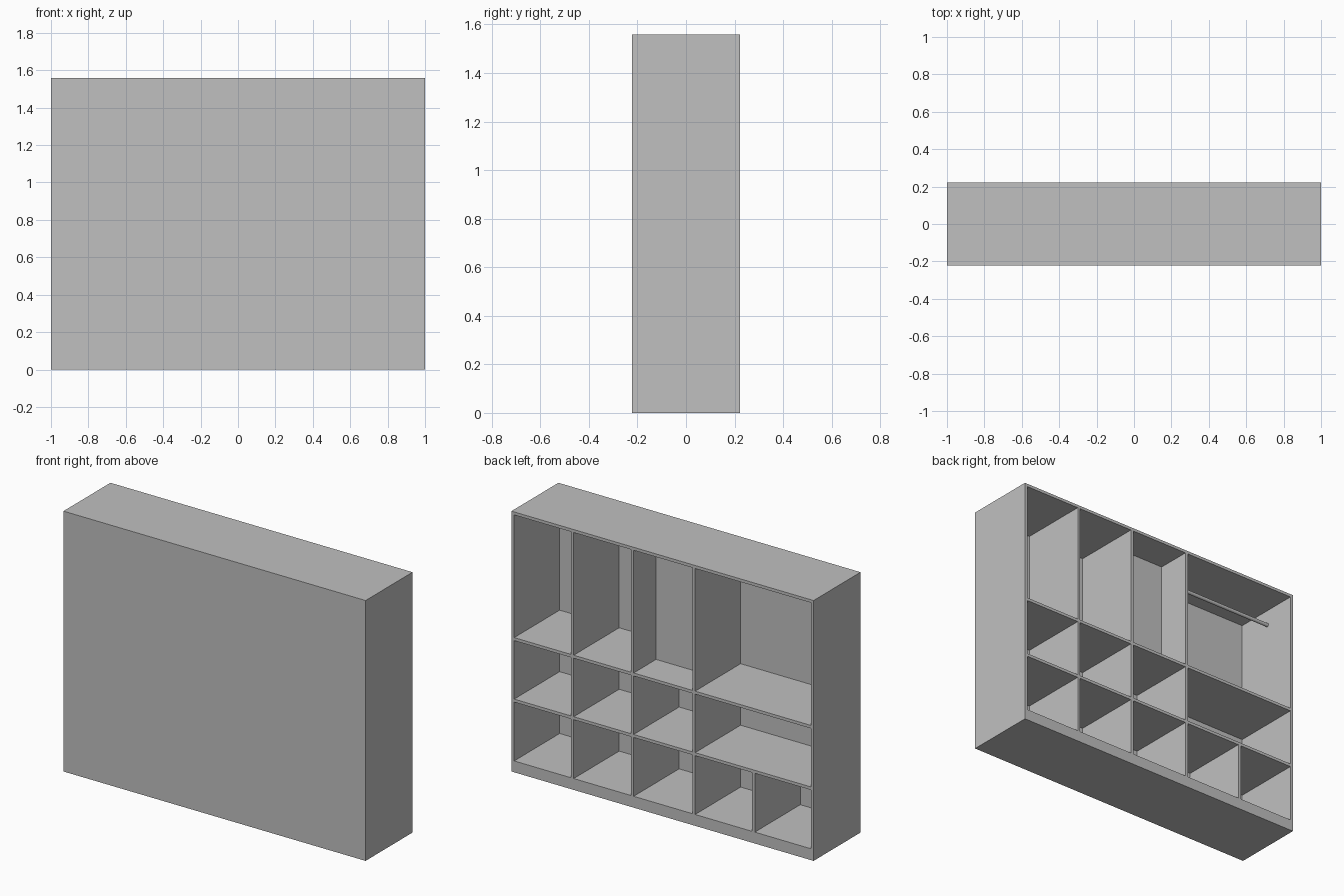
import bpy
import math

old = bpy.data.objects.get("Cube")
if old:
    bpy.data.objects.remove(old, do_unlink=True)

grey = bpy.data.materials.new("plain_grey")
grey.use_nodes = True
colour = (0.53, 0.53, 0.53, 1)
grey.diffuse_color = colour
grey.node_tree.nodes["Principled BSDF"].inputs["Base Color"].default_value = colour

# Overall sizes
W, D, H = 1.0, 0.222, 1.558      # half width, half depth, height
T = 0.018                        # board thickness
FRONT = -D + 0.014               # inner face of the closing panel
BASE, LOW, MID = 0.068, 0.438, 0.806   # top faces of the base and the shelves


def board(name, x, y, z):
    """Box between the (low, high) limits on each axis."""
    lims = (x, y, z)
    bpy.ops.mesh.primitive_cube_add(size=1, location=[(a + b) / 2 for a, b in lims])
    ob = bpy.context.object
    ob.name = name
    ob.scale = [b - a for a, b in lims]
    bpy.ops.object.transform_apply(location=False, rotation=False, scale=True)
    ob.data.materials.append(grey)
    return ob


inside = (-W + T, W - T)
depth = (FRONT, D)

# Closed face, sides, top and solid base
board("closing_panel", (-W, W), (-D, FRONT), (0, H))
board("left_side", (W - T, W), depth, (0, H))
board("right_side", (-W, -W + T), depth, (0, H))
board("top_board", inside, depth, (H - T, H))
board("base_plinth", inside, depth, (0, BASE))

# Full-width shelves
for name, z in (("lower_shelf", LOW), ("upper_shelf", MID)):
    board(name, inside, depth, (z - T, z))

# Upright dividers; the last one stands only in the bottom row
rows = (("bottom", BASE, LOW - T), ("middle", LOW, MID - T), ("top", MID, H - T))
dividers = (0.597, 0.2, -0.207, -0.602)
for i, x in enumerate(dividers):
    for row, z0, z1 in rows:
        if i < 3 or row == "bottom":
            board(f"{row}_divider_{i + 1}", (x - T / 2, x + T / 2), depth, (z0, z1))

# Shallow compartment panel in the third tall bay
board("shallow_bay_panel", (dividers[2] + T / 2, dividers[1] - T / 2),
      (-0.004, 0.01), (MID, H - T))

# Hanging rail across the wide bay
x0, x1 = -W + T, dividers[2] - T / 2
bpy.ops.mesh.primitive_cylinder_add(vertices=24, radius=0.011, depth=x1 - x0,
                                    location=((x0 + x1) / 2, 0.015, 1.445),
                                    rotation=(0, math.pi / 2, 0))
rail = bpy.context.object
rail.name = "hanging_rail"
rail.data.materials.append(grey)
bpy.ops.object.shade_smooth_by_angle()
